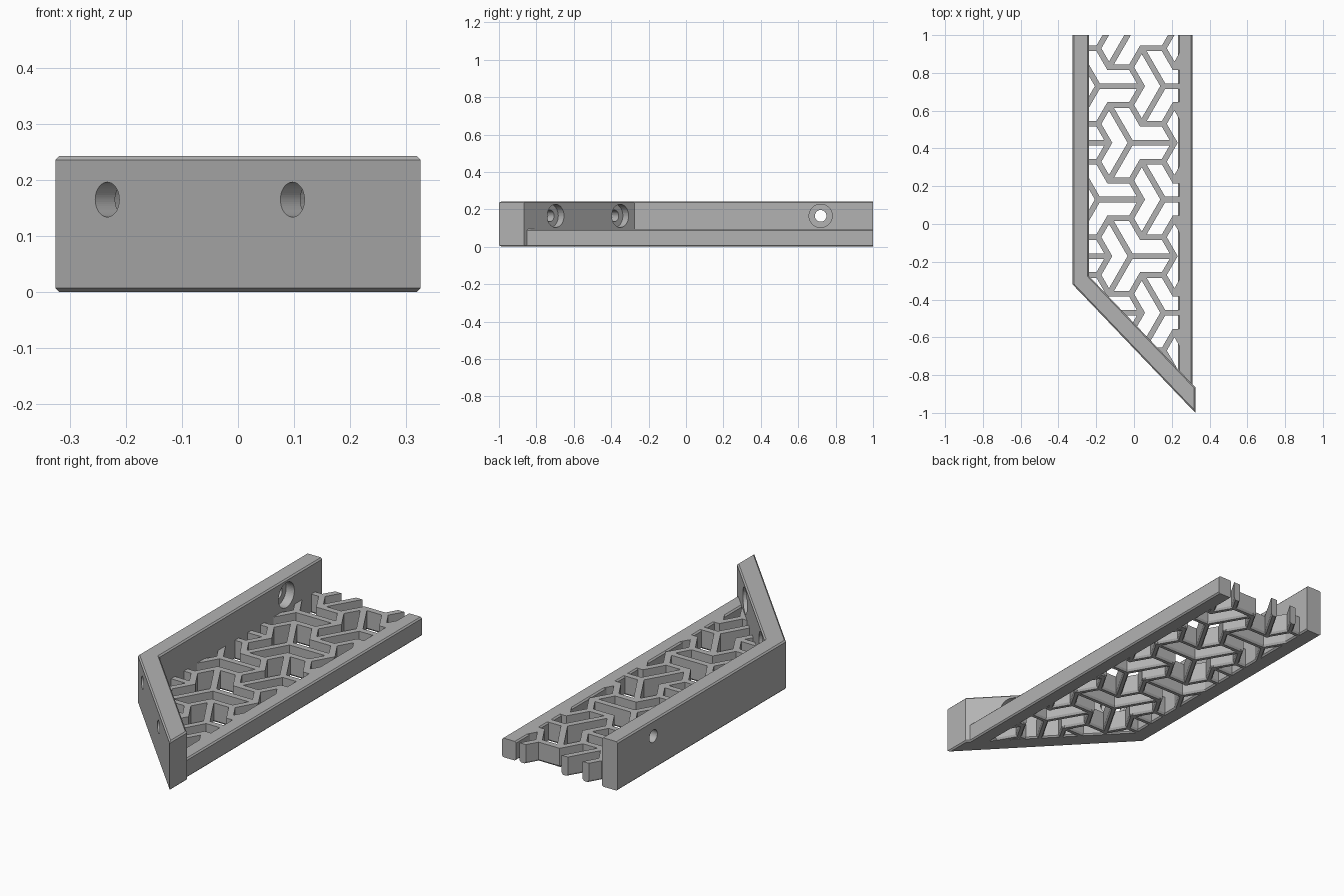
import bpy, bmesh, math
from mathutils import Vector, Matrix

cube = bpy.data.objects.get("Cube")
if cube:
    bpy.data.objects.remove(cube, do_unlink=True)

gray = bpy.data.materials.new("plain gray")
gray.use_nodes = True
gray.diffuse_color = (0.45, 0.45, 0.45, 1)
gray.node_tree.nodes["Principled BSDF"].inputs["Base Color"].default_value = gray.diffuse_color

SLOPE = 0.68 / 0.65          # angled wall: y drops by this much per unit x
WALL_H, BASE_H, CHAMFER = 0.243, 0.095, 0.007


def slant_y(x, offset=0.0):
    return -0.66 - SLOPE * x + offset


def add_object(name, bm):
    bmesh.ops.recalc_face_normals(bm, faces=bm.faces[:])
    mesh = bpy.data.meshes.new(name)
    bm.to_mesh(mesh)
    bm.free()
    mesh.materials.append(gray)
    obj = bpy.data.objects.new(name, mesh)
    bpy.context.scene.collection.objects.link(obj)
    return obj


def extruded(name, outline, height):
    """Extrude a plan outline and chamfer its long top and bottom edges."""
    bm = bmesh.new()
    face = bm.faces.new([bm.verts.new((x, y, 0)) for x, y in outline])
    up = bmesh.ops.extrude_face_region(bm, geom=[face])["geom"]
    bmesh.ops.translate(bm, vec=(0, 0, height),
                        verts=[g for g in up if isinstance(g, bmesh.types.BMVert)])
    bmesh.ops.recalc_face_normals(bm, faces=bm.faces[:])
    rim = []
    for e in bm.edges:
        a, b = (v.co for v in e.verts)
        if abs(a.z - b.z) < 1e-5 and min(a.y, b.y) < 0.99:
            rim.append(e)
    bmesh.ops.bevel(bm, geom=rim, offset=CHAMFER, segments=1, affect='EDGES')
    return add_object(name, bm)


# Side wall and angled end wall in one piece
walls = extruded("side_and_angled_wall", [
    (-0.325, 1), (-0.325, slant_y(-0.325)), (0.325, slant_y(0.325)),
    (0.325, slant_y(0.325, 0.135)), (-0.238, slant_y(-0.238, 0.135)), (-0.238, 1)], WALL_H)

# Low rail on the open side
extruded("low_rail", [
    (0.233, 1), (0.233, slant_y(0.233, 0.07)),
    (0.31, slant_y(0.31, 0.07)), (0.31, 1)], BASE_H)

# Counterbored screw holes, the wide part opening inwards
slant_in = Vector((SLOPE, 1, 0)).normalized()
holes = [(Vector((x, slant_y(x), 0.165)), slant_in, 0.094) for x in (-0.233, 0.097)]
holes.append((Vector((-0.325, 0.72, 0.165)), Vector((1, 0, 0)), 0.087))


def cylinder(start, axis, r, begin, end):
    bm = bmesh.new()
    place = Matrix.Translation(start + axis * (begin + end) / 2) @ \
        axis.to_track_quat('Z', 'Y').to_matrix().to_4x4()
    bmesh.ops.create_cone(bm, cap_ends=True, segments=48, radius1=r, radius2=r,
                          depth=end - begin, matrix=place)
    return add_object("hole_cutter", bm)


bpy.context.view_layer.objects.active = walls
for start, axis, thick in holes:
    for r, begin in ((0.031, -0.05), (0.062, thick - 0.045)):
        cutter = cylinder(start, axis, r, begin, thick + 0.05)
        cutter.hide_render = True
        mod = walls.modifiers.new("hole", 'BOOLEAN')
        mod.operation, mod.solver, mod.object = 'DIFFERENCE', 'EXACT', cutter
        bpy.ops.object.modifier_apply(modifier=mod.name)
        bpy.data.objects.remove(cutter, do_unlink=True)

# Woven lattice floor: bars along a triangular grid
STEP, BAR_W = 0.2 / math.sqrt(3), 0.03


def direction(deg):
    return Vector((math.cos(math.radians(deg)), math.sin(math.radians(deg)), 0))


def add_bar(bm, a, b):
    d = (b - a).normalized()
    side = Vector((-d.y, d.x, 0)) * BAR_W / 2
    cap = d * BAR_W / (2 * math.sqrt(3))     # makes the joints mitre exactly
    section = [(-1, BASE_H), (-1, 0.01), (-0.55, 0), (0.55, 0), (1, 0.01), (1, BASE_H)]
    ends = [[bm.verts.new(p + side * s + Vector((0, 0, z))) for s, z in section]
            for p in (a - cap, b + cap)]
    n = len(section)
    bm.faces.new(ends[0])
    bm.faces.new(ends[1][::-1])
    for i in range(n):
        j = (i + 1) % n
        bm.faces.new((ends[0][i], ends[1][i], ends[1][j], ends[0][j]))


lattice = bmesh.new()
origin = Vector((-0.19, 0.73, 0))
for row in range(-7, 4):
    for col in range(-5, 8):
        hub = origin + 3 * STEP * (direction(0) * col + direction(60) * row)
        if abs(hub.x) > 0.75:
            continue
        for turn in (0, 120, 240):
            tip = hub + 2 * STEP * direction(turn)
            add_bar(lattice, hub, tip)
            for bend in (120, 240):
                add_bar(lattice, tip, tip + STEP * direction(turn + bend))

# Trim the lattice to the frame
trims = [((-0.28, 0, 0), (-1, 0, 0)), ((0.27, 0, 0), (1, 0, 0)), ((0, 1, 0), (0, 1, 0)),
         ((0, slant_y(0, 0.07), 0), -slant_in)]
for point, normal in trims:
    cut = bmesh.ops.bisect_plane(lattice, geom=lattice.verts[:] + lattice.edges[:] + lattice.faces[:],
                                 plane_co=point, plane_no=normal, clear_outer=True)
    bmesh.ops.holes_fill(lattice, sides=0,
                         edges=[e for e in lattice.edges if e.is_boundary])
add_object("lattice_floor", lattice)
